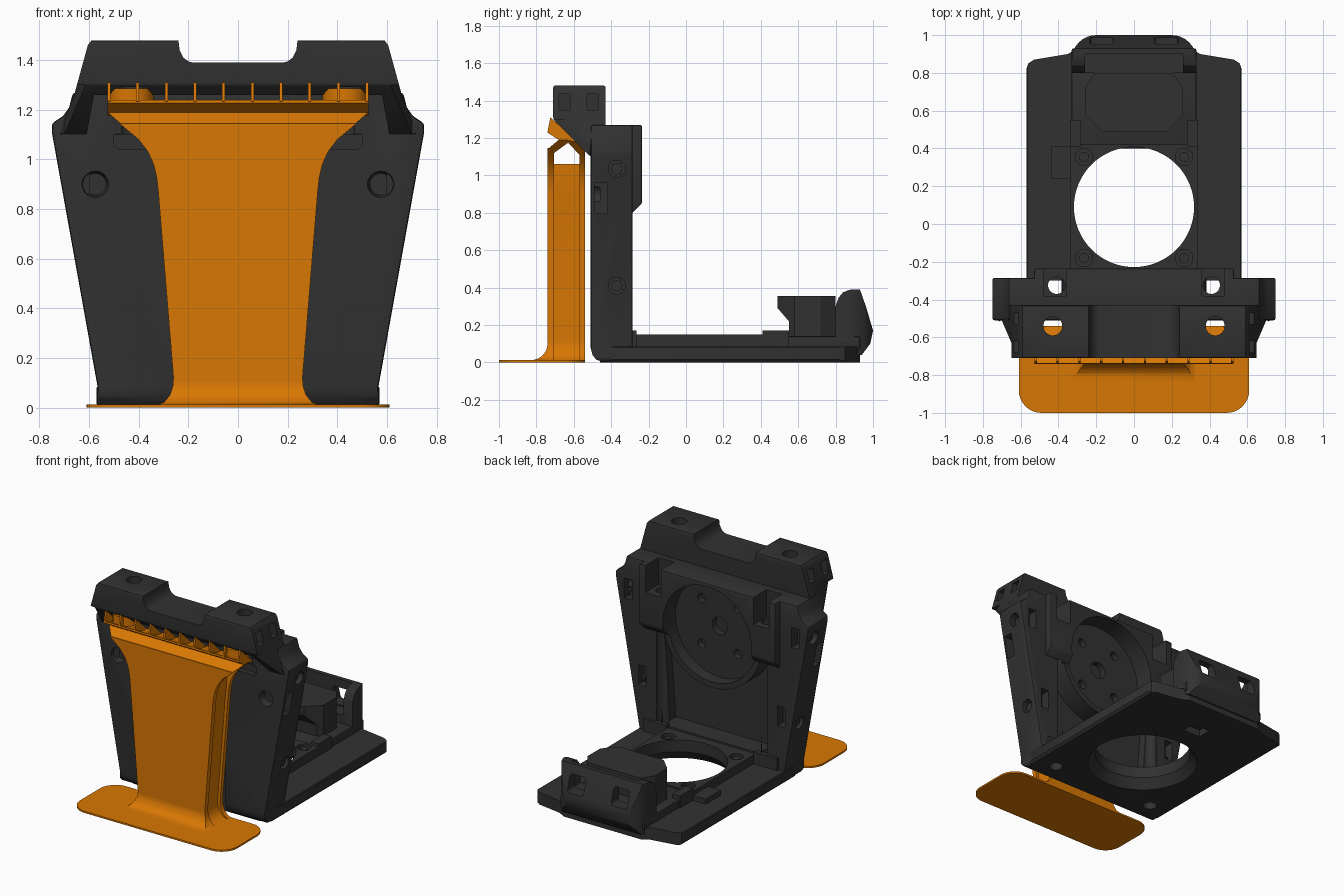
import bpy, bmesh
from math import pi, cos, sin

if "Cube" in bpy.data.objects:
    bpy.data.objects.remove(bpy.data.objects["Cube"])


def material(name, rgb):
    m = bpy.data.materials.new(name)
    m.use_nodes = True
    m.diffuse_color = (*rgb, 1)
    m.node_tree.nodes["Principled BSDF"].inputs["Base Color"].default_value = (*rgb, 1)
    return m


DARK = material("charcoal plastic", (0.031, 0.031, 0.031))
ORANGE = material("orange plastic", (0.69, 0.185, 0.001))
SIDES = (1, -1)
parts = []


def prism(name, pts, axis, a, b, mat=DARK, bevel=0, grow=1):
    """Extrude a flat outline along x, y or z from a to b, scaling the far end by grow."""
    place = {"x": lambda p, t: (t, p[0], p[1]),
             "y": lambda p, t: (p[0], t, p[1]),
             "z": lambda p, t: (p[0], p[1], t)}[axis]
    cx, cy = (sum(p[k] for p in pts) / len(pts) for k in (0, 1))
    far = [(cx + (p[0] - cx) * grow, cy + (p[1] - cy) * grow) for p in pts]
    bm = bmesh.new()
    rings = [[bm.verts.new(place(p, t)) for p in ring] for ring, t in ((pts, a), (far, b))]
    bm.faces.new(rings[0])
    bm.faces.new(rings[1])
    for i in range(len(pts)):
        j = (i + 1) % len(pts)
        bm.faces.new((rings[0][i], rings[0][j], rings[1][j], rings[1][i]))
    bmesh.ops.recalc_face_normals(bm, faces=bm.faces)
    if bevel:
        edges = [e for e in bm.edges if e.calc_face_angle(0) > 0.6]
        bmesh.ops.bevel(bm, geom=edges, offset=bevel, segments=2, affect="EDGES", profile=0.5)
    me = bpy.data.meshes.new(name)
    bm.to_mesh(me)
    bm.free()
    me.materials.append(mat)
    ob = bpy.data.objects.new(name, me)
    bpy.context.collection.objects.link(ob)
    parts.append(ob)
    return ob


def box(name, x, y, z, bevel=0):
    return prism(name, [(x[0], y[0]), (x[1], y[0]), (x[1], y[1]), (x[0], y[1])], "z", *z, DARK, bevel)


def circle(cx, cy, r, n=32):
    return [(cx + r * cos(2 * pi * i / n), cy + r * sin(2 * pi * i / n)) for i in range(n)]


def rounded(x0, x1, y0, y1, r, n=8):
    pts = []
    for k, (cx, cy) in enumerate([(x1 - r, y1 - r), (x0 + r, y1 - r), (x0 + r, y0 + r), (x1 - r, y0 + r)]):
        pts += [(cx + r * cos(pi / 2 * (k + i / n)), cy + r * sin(pi / 2 * (k + i / n))) for i in range(n + 1)]
    return pts


def mirror(half):
    return half + [(-x, v) for x, v in reversed(half)]


def combine(ob, tools, op="DIFFERENCE"):
    """Apply boolean tools to a part, then discard the tools."""
    for t in tools:
        t.hide_render = True
        m = ob.modifiers.new("cut", "BOOLEAN")
        m.operation, m.object, m.solver = op, t, "EXACT"
    bpy.context.view_layer.update()
    graph = bpy.context.evaluated_depsgraph_get()
    ob.data = bpy.data.meshes.new_from_object(ob.evaluated_get(graph))
    ob.modifiers.clear()
    for t in tools:
        parts.remove(t)
        bpy.data.objects.remove(t)
    return ob


# --- upright wall with hollow back, windows and screw holes
wall = prism("upright_wall", mirror([(.55, 0), (.57, .02), (.565, .08), (.75, 1.11), (.75, 1.145), (.705, 1.175),
                                     (.68, 1.21), (.665, 1.27)]), "y", -.51, -.285, bevel=.012)
rounded_toe = prism("c", [(-.6, -.1), (-.44, -.1), (-.44, 0), (-.48, .015), (-.5, .04), (-.51, .08), (-.6, .08)],
                    "x", -1, 1)
cuts = [rounded_toe,
        prism("c", mirror([(.38, .16), (.44, .95)]), "y", -.43, -.2),
        prism("c", mirror([(.26, -.1), (.26, .42), (.2, .5)]), "y", -.6, -.465),
        prism("c", rounded(-.5, .5, 1.04, 1.24, .03), "y", -.6, -.47),
        prism("c", circle(0, .905, .352, 48), "y", -.43, -.2)]
for s in SIDES:
    cuts += [prism("c", circle(s * .575, .9, .055), "y", -.52, -.46, grow=.8),
             box("c", sorted((s * .6, s * .9)), (-.49, -.42), (.8, .96)),
             box("c", sorted((s * .36, s * .48)), (-.38, -.2), (1.08, 1.4)),
             prism("c", circle(s * .41, -.325, .045), "z", -.1, 1.2)]
    cuts += [prism("c", circle(-.37, z, .045), "x", *sorted((s * i, s * .9)))
             for z, i in ((1.035, .67), (.41, .57))]
    cuts += [box("c", sorted((s * (x - .03), s * (x + .03))), (-.35, -.2), (z - .07, z + .07))
             for x, z in ((.65, 1.04), (.54, .46))]
combine(wall, cuts)

# screw bosses standing in the side holes
for s in SIDES:
    for z, i in ((1.035, .66), (.41, .56)):
        prism("side_screw", circle(-.37, z, .03, 20), "x", *sorted((s * i, s * (i + .045))))

# --- rear mount plate with a round dish
plate = prism("mount_plate", [(-.43, .8), (-.285, .8), (-.235, .85), (-.235, 1.27), (-.43, 1.27)],
              "x", -.53, .53, bevel=.01)
cuts = [prism("c", circle(0, .905, .345, 48), "y", -.5, -.1)]
for s in SIDES:
    cuts += [box("c", sorted((s * .36, s * .48)), (-.38, -.2), (1.08, 1.4)),
             prism("c", circle(s * .41, -.325, .045), "z", .5, 1.2)]
combine(plate, cuts)
dish = prism("dish", circle(0, .905, .385, 48), "y", -.44, -.288)
combine(dish, [prism("c", circle(0, .905, .345, 48), "y", -.375, -.1),
               box("c", (-1, 1), (-.6, 0), (1.265, 1.5)),
               prism("c", circle(0, .92, .06), "y", -.42, -.2)]
        + [prism("c", circle(sx * .14, .92 + sz * .16, .032, 16), "y", -.42, -.2) for sx in SIDES for sz in SIDES])

# --- head block on top
notch = [(.24, 1.48), (.235, 1.44), (.22, 1.41), (.2, 1.395), (.18, 1.39)]
head = prism("head_block", [(-.71, 1.3), (-.71, 1.48), (-.43, 1.48), (-.43, 1.1), (-.51, 1.1)], "x", -.8, .8, bevel=.01)
combine(head, [prism("c", mirror([(.72, 1.05), (.715, 1.12), (.66, 1.26), (.605, 1.46), (.59, 1.48)] + notch),
                     "y", -.9, -.2)], "INTERSECT")
cuts = [prism("c", mirror([(.63, 1), (.58, 1.26)]), "y", -.8, -.51),
        prism("c", circle(0, .905, .352, 48), "y", -.43, -.2)]
for s in SIDES:
    cuts += [prism("c", circle(s * .43, -.54, .05), "z", 1, 1.6),
             prism("c", circle(s * .43, -.62, .1), "z", 1.2, 1.292)]
    cuts += [box("c", sorted((s * .57, s * .8)), (y - .03, y + .03), (1.35, 1.435)) for y in (-.65, -.5)]
    cuts += [prism("c", [(s * .8, -.55), (s * .7, -.51), (s * .61, -.72), (s * .8, -.8)], "z", 1.05, 1.3)]
combine(head, cuts)

# --- flat bed, raised deck and a large flared round opening
bed = prism("bed_plate", mirror([(.26, -.46), (.48, -.46), (.54, -.445), (.57, -.39), (.57, .82), (.56, .85),
                                 (.53, .87), (.35, .9), (.3, .93)]), "z", -.05, .2)
combine(bed, [prism("c", mirror([(.555, 0), (.57, .015), (.57, .08), (.565, .085)]), "y", -1, 1)], "INTERSECT")
deck = box("bed_deck", (-.34, .34), (-.43, .42), (.02, .148))
for ob in (bed, deck):
    cuts = [prism("c", circle(0, .09, .318, 64), "z", -.1, .3),
            prism("c", circle(0, .09, .375, 64), "z", -.01, .07, grow=.84)]
    if ob == bed:
        cuts += [prism("c", circle(s * .41, -.325, .045), "z", -.1, .3) for s in SIDES]
        cuts += [box("c", (-.07, .07), (.6, .7), (-.1, .05))]
    else:
        cuts += [prism("c", circle(s * .265, y, .046), "z", .11, .2) for s in SIDES for y in (.355, -.18)]
    combine(ob, cuts)
box("side_pad", (-.44, -.33), (.24, .41), (.07, .12))
for s in SIDES:
    box("rail_stop", sorted((s * .28, s * .34)), (.41, .55), (.08, .17))
    box("front_stop", sorted((s * .34, s * .52)), (-.3, -.265), (.07, .17))
    for y in (.355, -.18):
        prism("deck_screw", circle(s * .265, y, .026, 20), "z", .1, .14)

# --- rear cradle
box("cradle_base", (-.33, .33), (.4, .93), (.07, .14), bevel=.01)
block = prism("cradle_block", [(.49, .355), (.8, .355), (.8, .12), (.55, .12), (.55, .22), (.49, .29)], "x", -.4, .4)
combine(block, [prism("c", mirror([(.17, .4), (.17, .49), (.26, .58), (.26, .72), (.2, .81)]), "z", 0, .5)],
        "INTERSECT")
back = prism("cradle_backrest", [(.8, .04), (.8, .3), (.815, .345), (.84, .375), (.88, .39), (.93, .39), (.965, .29),
                                 (1, .17), (.985, .1), (.94, .04)], "x", -.4, .4)
combine(back, [prism("c", rounded(-.33, .33, .6, 1, .13), "z", -.1, .6)], "INTERSECT")
cuts = [box("c", (-.26, .26), (.7, .9), (.2, .5))]
cuts += [prism("c", rounded(s * .17 - .062, s * .17 + .062, .21, .33, .02, 3), "y", .7, 1.1) for s in SIDES]
combine(back, cuts)

# --- orange stand: foot, twin-wall column, hook tray
prism("stand_foot", rounded(-.61, .61, -1, -.54, .12), "z", 0, .012, ORANGE)
lower = [(.33, .008), (.298, .022), (.275, .05), (.263, .085), (.26, .12), (.322, .88), (.328, .93), (.34, .98),
         (.362, 1.03), (.4, 1.08)]
for name, y0, y1, top in (("stand_front_wall", -.74, -.705, 1.145), ("stand_back_wall", -.57, -.54, 1.12)):
    prism(name, mirror(lower + [(.4 + (top - 1.08) * 1.2, top)]), "y", y0, y1, ORANGE)
prism("stand_web", mirror([(x - .02, z) for x, z in lower[:7]] + [(.315, 1.06)]), "y", -.72, -.56, ORANGE)
arc = [(-.83 + .09 * sin(a), .102 - .09 * cos(a)) for a in (i * pi / 20 for i in range(11))]
fillet = prism("stand_front_fillet", arc + [(-.72, .102), (-.72, .01)], "x", -.5, .5, ORANGE)
combine(fillet, [prism("c", mirror(lower[:6]), "y", -.9, -.6, ORANGE)], "INTERSECT")
hook = prism("stand_hook", [(-.74, 1.14), (-.68, 1.19), (-.74, 1.228), (-.738, 1.24), (-.66, 1.205), (-.6, 1.2),
                            (-.54, 1.14), (-.54, 1.09), (-.57, 1.11), (-.63, 1.175), (-.705, 1.12)],
             "x", -.6, .6, ORANGE)
combine(hook, [prism("c", mirror([(.4, 1.08), (.525, 1.19), (.525, 1.35)]), "y", -.9, -.4, ORANGE)], "INTERSECT")
for i in range(10):
    x = -.52 + i * 1.04 / 9
    prism("hook_rib", [(-.74, 1.235), (-.725, 1.31), (-.58, 1.175), (-.66, 1.195)], "x", x - .006, x + .006, ORANGE)
for s in SIDES:
    boss = prism("hook_boss", circle(s * .43, -.62, .09), "z", 1.222, 1.285, ORANGE)
    combine(boss, [prism("c", circle(s * .43, -.54, .05), "z", 1.1, 1.4, ORANGE)])

# --- smooth rounded surfaces, keep hard edges
bpy.ops.object.select_all(action="DESELECT")
for ob in parts:
    ob.select_set(True)
bpy.context.view_layer.objects.active = parts[0]
bpy.ops.object.shade_smooth_by_angle(angle=0.5)
